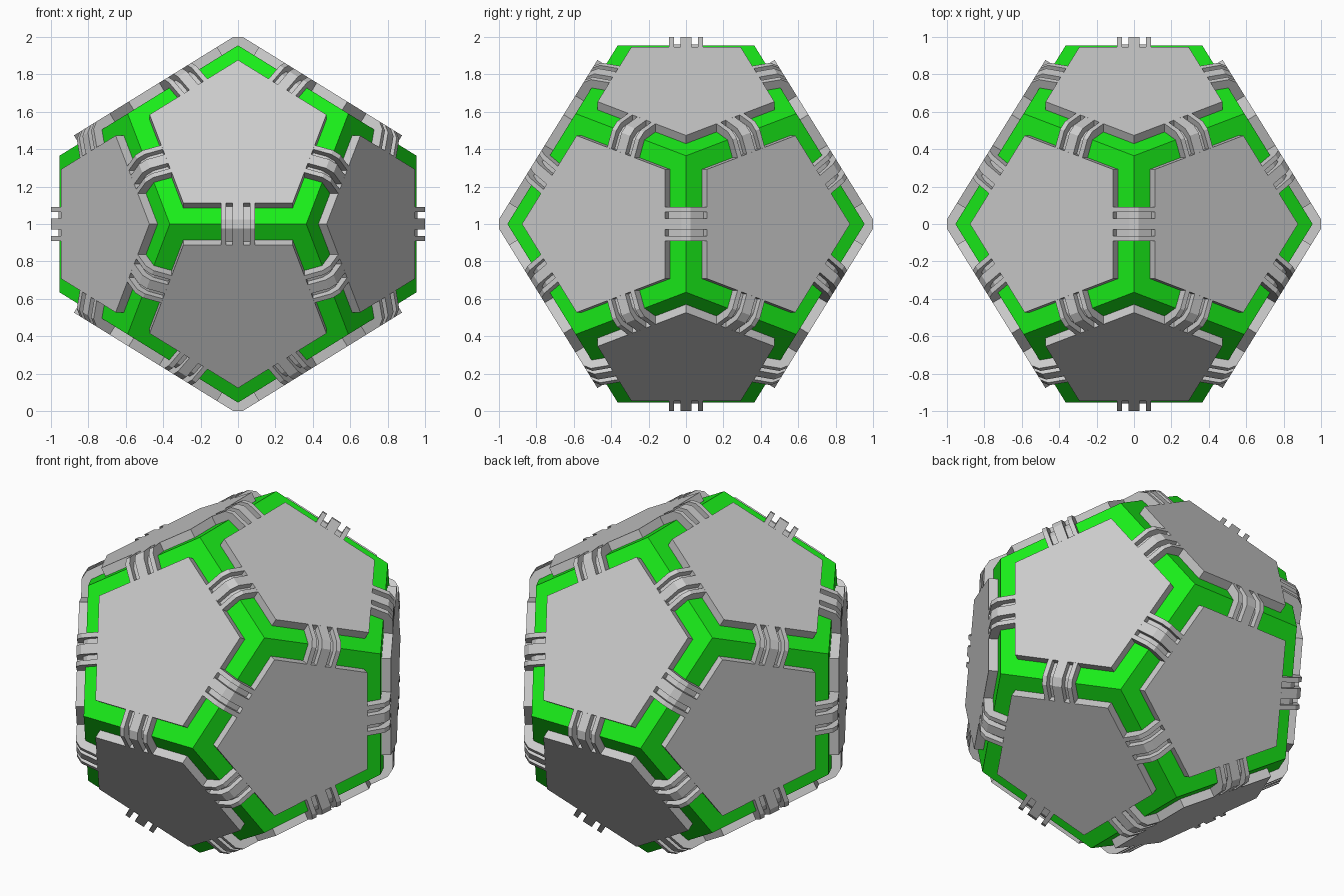
import bpy, bmesh, math
from mathutils import Vector

if "Cube" in bpy.data.objects:
    bpy.data.objects.remove(bpy.data.objects["Cube"])

PHI = (1 + 5 ** 0.5) / 2
CENTRE = Vector((0, 0, 1))
A = 0.955 / PHI              # core scale: edge midpoints at 0.955 from centre
D = 0.955 * PHI / math.sqrt(PHI ** 2 + 1)   # centre-to-face distance of core
H = 0.0516                   # panel height above the core
NT, NR = 0.5257, 0.8507      # face normal seen in an edge's cross-section


def cyclic(x, y, z):
    return [Vector(v) for v in ((x, y, z), (z, x, y), (y, z, x))]


SIGNS = [(s, t) for s in (-1, 1) for t in (-1, 1)]
VERTS = [Vector((x, y, z)) for x in (-1, 1) for y in (-1, 1) for z in (-1, 1)]
NORMALS = []
for s, t in SIGNS:
    VERTS += cyclic(s / PHI, t * PHI, 0)
    NORMALS += [n.normalized() for n in cyclic(0, s * PHI, t)]


def add_hull(bm, points):
    vs = [bm.verts.new(p) for p in points]
    bmesh.ops.convex_hull(bm, input=vs)


def finish(bm, name, colour=None):
    bmesh.ops.remove_doubles(bm, verts=bm.verts, dist=1e-5)
    bmesh.ops.dissolve_degenerate(bm, edges=bm.edges, dist=1e-5)
    bmesh.ops.dissolve_limit(bm, angle_limit=0.01, verts=bm.verts, edges=bm.edges)
    bmesh.ops.recalc_face_normals(bm, faces=bm.faces)
    mesh = bpy.data.meshes.new(name)
    bm.to_mesh(mesh)
    bm.free()
    ob = bpy.data.objects.new(name, mesh)
    ob.location = CENTRE
    bpy.context.collection.objects.link(ob)
    if colour:
        mat = bpy.data.materials.new(name + "_colour")
        mat.diffuse_color = colour
        mat.use_nodes = True
        mat.node_tree.nodes["Principled BSDF"].inputs["Base Color"].default_value = mat.diffuse_color
        mesh.materials.append(mat)


# Green dodecahedron core
bm = bmesh.new()
add_hull(bm, [v * A for v in VERTS])
finish(bm, "green_core", (0.01, 0.85, 0.01, 1))

# Raised pentagon panel on each face
bm = bmesh.new()
for n in NORMALS:
    ring = [v for v in VERTS if v.dot(n) > 1.3]
    points = []
    for v in ring:
        radial = (v - n * v.dot(n)).normalized() * 0.497
        points += [radial + n * (D - 0.03), radial + n * (D + H)]
    add_hull(bm, points)
finish(bm, "face_panels")


# Clip cross-section (tangent, radial), with a flattened ridge
def profile(h):
    flat = 0.025
    end = lambda k: (0.085 + NT * k, 0.955 - 0.085 / PHI + NR * k)
    ridge = 0.955 + h / NR - flat / PHI
    half = [end(-0.03), end(h), (flat, ridge)]
    return half + [(-t, r) for t, r in reversed(half)]


# Grooved clip bridging the middle of every edge
LOW = H - 0.035
STATIONS = [(-0.09, H), (-0.063, H), (-0.063, LOW), (-0.029, LOW), (-0.029, H)]
STATIONS += [(-s, h) for s, h in reversed(STATIONS)]
bm = bmesh.new()
for i, v in enumerate(VERTS):
    for w in VERTS[:i]:
        if abs((v - w).length - 2 / PHI) > 0.01:
            continue
        out, along = (v + w).normalized(), (v - w).normalized()
        side = out.cross(along)
        rings = [[bm.verts.new(side * t + out * r + along * s) for t, r in profile(h)]
                 for s, h in STATIONS]
        for a, b in zip(rings, rings[1:]):
            for k in range(6):
                j = (k + 1) % 6
                bm.faces.new((a[k], a[j], b[j], b[k]))
        bm.faces.new(rings[0])
        bm.faces.new(rings[-1])
finish(bm, "edge_clips")
